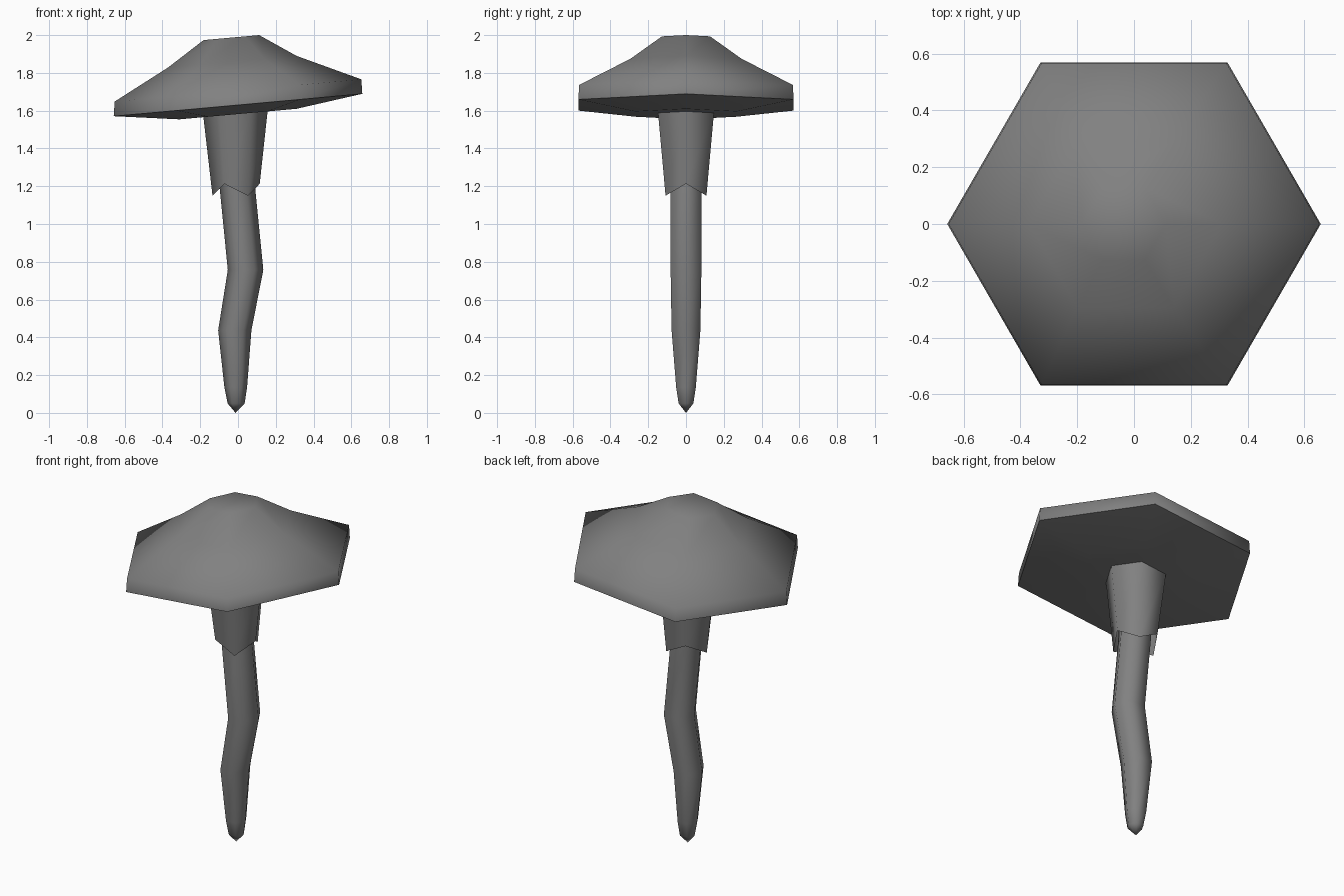
import bpy, bmesh, math

if "Cube" in bpy.data.objects:
    bpy.data.objects.remove(bpy.data.objects["Cube"], do_unlink=True)

SIDES = 6
GREY = (0.22, 0.22, 0.22, 1)
grey = bpy.data.materials.new("mushroom_grey")
grey.use_nodes = True
grey.diffuse_color = GREY
grey.node_tree.nodes["Principled BSDF"].inputs["Base Color"].default_value = GREY


def loft(name, rings, tilt=0.0, zigzag=0.0, cap_start=True, cap_end=True):
    """Join hexagonal rings (centre x, z, radius), bottom to top."""
    bm = bmesh.new()
    loops = []
    for n, (cx, z, r) in enumerate(rings):
        loop = []
        for i in range(SIDES):
            a = math.tau * i / SIDES
            x = cx + r * math.cos(a)
            # Alternate corners of the first ring hang lower
            drop = zigzag if n == 0 and i % 2 else 0
            loop.append(bm.verts.new((x, r * math.sin(a), z - drop + tilt * x)))
        loops.append(loop)
    for low, high in zip(loops, loops[1:]):
        for i in range(SIDES):
            j = (i + 1) % SIDES
            bm.faces.new((low[i], low[j], high[j], high[i]))
    if cap_start:
        bm.faces.new(loops[0][::-1])
    if cap_end:
        bm.faces.new(loops[-1])
    bmesh.ops.remove_doubles(bm, verts=bm.verts, dist=0.002)
    mesh = bpy.data.meshes.new(name)
    bm.to_mesh(mesh)
    bm.free()
    mesh.materials.append(grey)
    obj = bpy.data.objects.new(name, mesh)
    bpy.context.collection.objects.link(obj)
    bpy.ops.object.select_all(action="DESELECT")
    obj.select_set(True)
    bpy.context.view_layer.objects.active = obj
    bpy.ops.object.shade_smooth_by_angle(angle=math.radians(70))
    return obj


# Tilted cap: sagging underside, upright rim, sloping shoulder, flat crown
loft("cap", [(0, 1.582, 0.31), (0, 1.63, 0.658), (0, 1.707, 0.653),
             (-0.03, 1.862, 0.34), (-0.035, 1.99, 0.147)], tilt=0.09)

# Ragged skirt, open at the bottom
loft("skirt", [(-0.01, 1.213, 0.125), (-0.015, 1.6, 0.172)],
     zigzag=0.063, cap_start=False, cap_end=False)

# Crooked stem tapering to a point
loft("stem", [(-0.012, 0.0, 0.0005), (-0.01, 0.05, 0.045), (-0.012, 0.135, 0.06),
              (-0.017, 0.437, 0.088), (0.04, 0.757, 0.094),
              (-0.003, 1.19, 0.094), (-0.03, 1.6, 0.094)])
